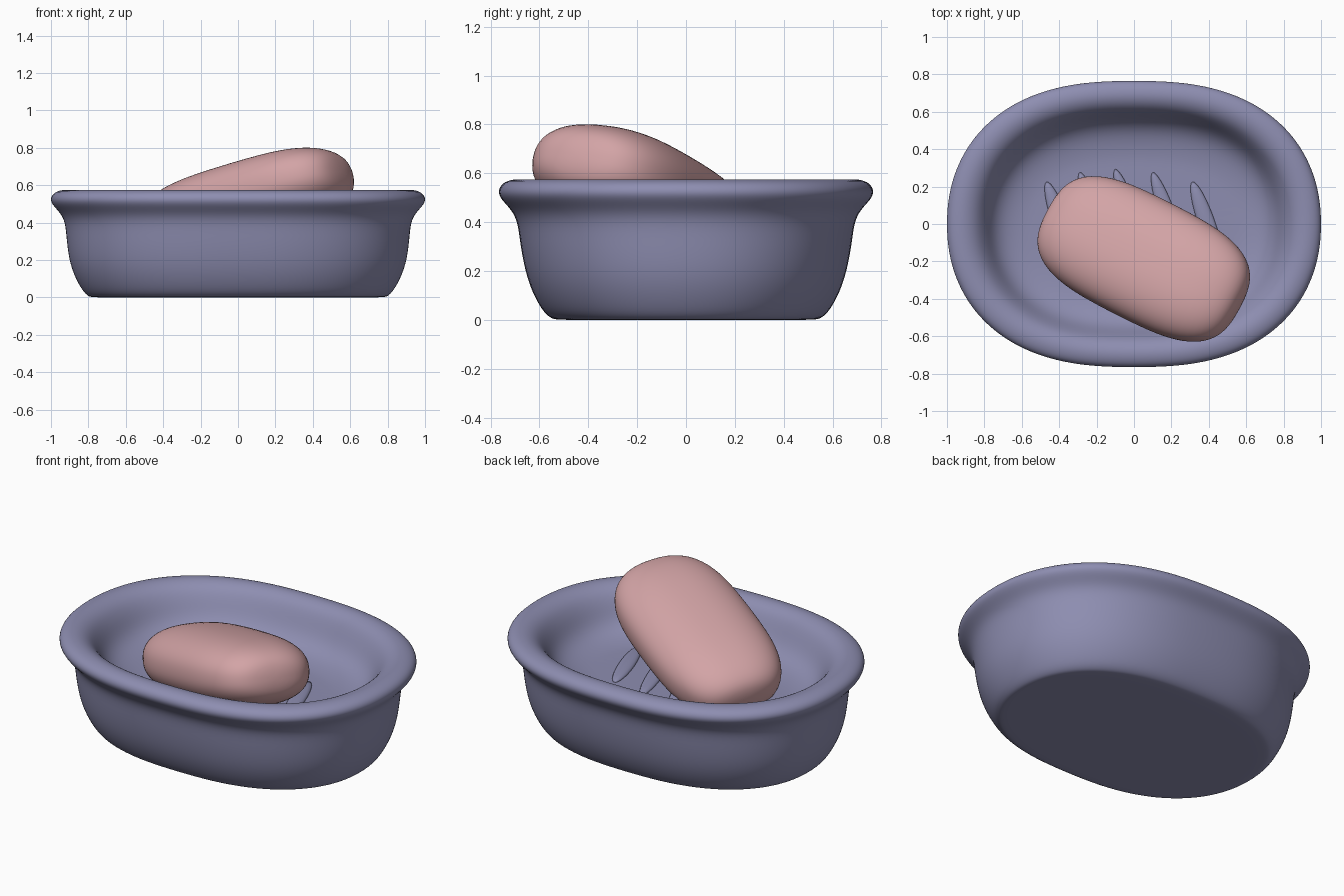
import bpy
import bmesh
from math import sin, cos, pi, radians, copysign
from mathutils import Matrix

if "Cube" in bpy.data.objects:
    bpy.data.objects.remove(bpy.data.objects["Cube"])


def material(name, rgb):
    mat = bpy.data.materials.new(name)
    mat.use_nodes = True
    mat.diffuse_color = (*rgb, 1)
    mat.node_tree.nodes["Principled BSDF"].inputs["Base Color"].default_value = (*rgb, 1)
    return mat


def spow(v, e):
    return copysign(abs(v) ** e, v)


def loft(name, rings, px, py, mat, segments=48, levels=2):
    """Skin a stack of superellipse rings (half width, half depth, height)."""
    bm = bmesh.new()
    loops = []
    for rx, ry, z in rings:
        angles = [2 * pi * i / segments for i in range(segments)]
        loops.append([bm.verts.new((rx * spow(cos(a), 2 / px),
                                    ry * spow(sin(a), 2 / py), z)) for a in angles])
    for low, high in zip(loops, loops[1:]):
        for i in range(segments):
            j = (i + 1) % segments
            bm.faces.new((low[i], low[j], high[j], high[i]))
    bm.faces.new(loops[0][::-1])
    bm.faces.new(loops[-1])
    bmesh.ops.recalc_face_normals(bm, faces=bm.faces)
    for face in bm.faces:
        face.smooth = True
    mesh = bpy.data.meshes.new(name)
    bm.to_mesh(mesh)
    bm.free()
    mesh.materials.append(mat)
    obj = bpy.data.objects.new(name, mesh)
    bpy.context.collection.objects.link(obj)
    if levels:
        mod = obj.modifiers.new("Smooth", "SUBSURF")
        mod.levels = mod.render_levels = levels
    return obj


def rounded_rings(rx, ry, rz, power, steps=16):
    """Rings of a superellipsoid from its bottom to its top."""
    rings = []
    for i in range(steps + 1):
        t = (-0.5 + (i + 0.15) / (steps + 0.3)) * pi
        c = cos(t) ** (2 / power)
        rings.append((rx * c, ry * c, rz * spow(sin(t), 2 / power)))
    return rings


ceramic = material("Lavender ceramic", (0.27, 0.27, 0.44))
pink = material("Pink soap", (0.65, 0.37, 0.38))

# Dish: underside, outer wall, flared rim, inner bowl and floor
dish_profile = [
    (0.60, 0.36, 0.0), (0.78, 0.53, 0.0), (0.80, 0.55, 0.005),
    (0.83, 0.585, 0.03), (0.875, 0.63, 0.11), (0.905, 0.66, 0.2),
    (0.918, 0.68, 0.31), (0.925, 0.69, 0.40), (0.95, 0.715, 0.45),
    (0.99, 0.756, 0.49), (1.008, 0.773, 0.523), (0.99, 0.757, 0.56),
    (0.94, 0.71, 0.577), (0.89, 0.665, 0.573), (0.835, 0.62, 0.545),
    (0.79, 0.585, 0.48), (0.755, 0.547, 0.405), (0.69, 0.48, 0.352),
    (0.58, 0.36, 0.33), (0.50, 0.30, 0.33)]
loft("dish", dish_profile, 2.55, 2.15, ceramic)

# Drainage ridges on the dish floor
for i in range(-2, 3):
    ridge = loft(f"ridge_{i + 3}", rounded_rings(0.045, 0.31 - 0.018 * i * i, 0.018, 2, 8),
                 2, 2, ceramic, 32, 0)
    ridge.location = (0.195 * i, 0, 0.333)
    ridge.rotation_euler.z = radians(19)

# Soap bar, lofted along its length, leaning on the front rim
soap = loft("soap", rounded_rings(0.2, 0.335, 0.59, 3.1), 2.3, 2.3, pink, 48, 1)
soap.data.transform(Matrix.Rotation(radians(90), 4, "Y"))
soap.location = (0.052, -0.187, 0.522)
soap.rotation_euler = (radians(-6), radians(-15), radians(-27))
